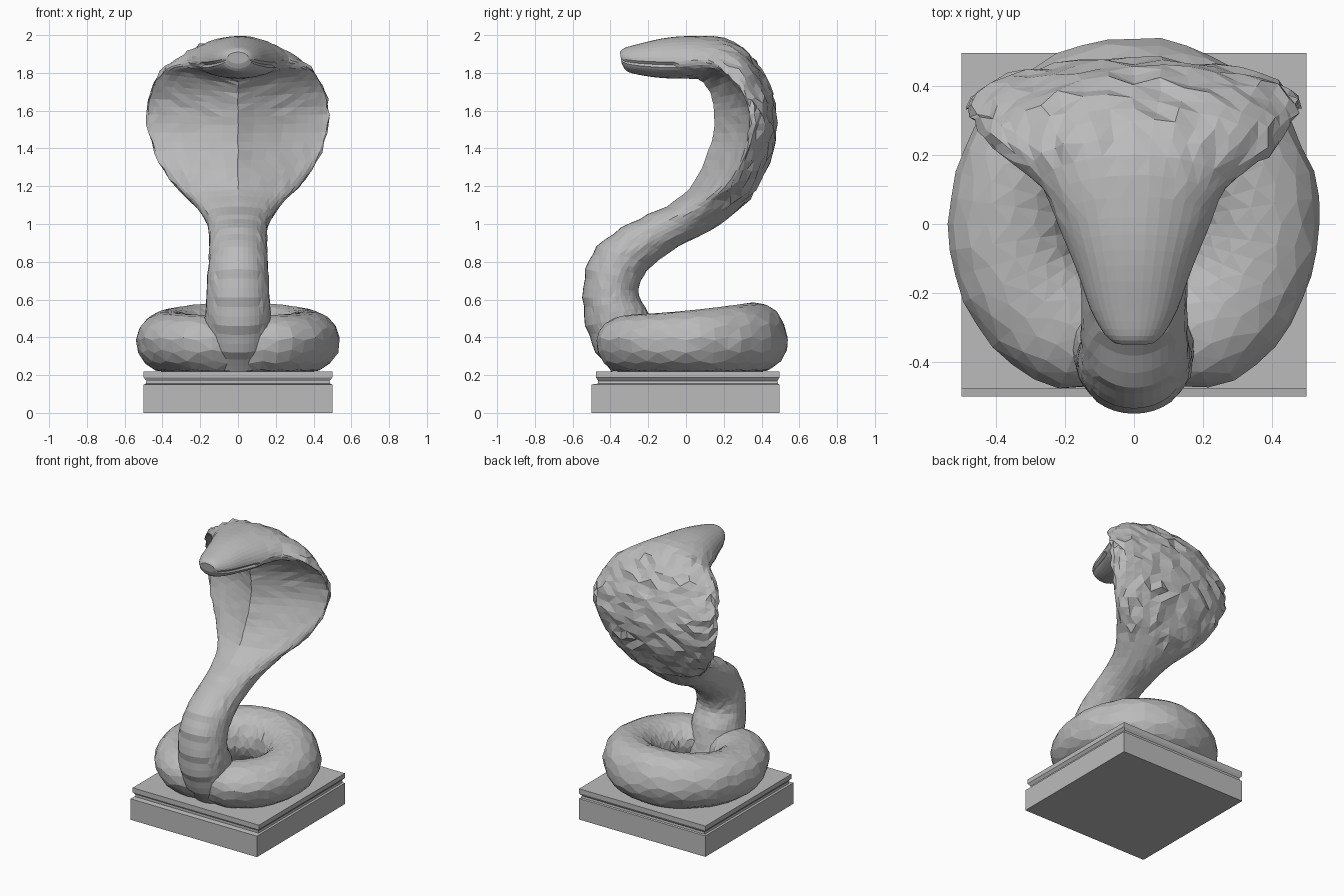
import bpy, bmesh, math, random
from mathutils import Vector

if "Cube" in bpy.data.objects:
    bpy.data.objects.remove(bpy.data.objects["Cube"])

random.seed(4)
stone = bpy.data.materials.new("grey stone")
stone.diffuse_color = (0.5, 0.5, 0.5, 1)
stone.use_nodes = True
stone.node_tree.nodes["Principled BSDF"].inputs["Base Color"].default_value = stone.diffuse_color


def loft(name, rings, closed=False, triangulate=True):
    """Skin a list of equal point rings into a flat-shaded object."""
    bm = bmesh.new()
    vs = [[bm.verts.new(p) for p in r] for r in rings]
    n = len(rings[0])
    for k in range(len(vs) if closed else len(vs) - 1):
        a, b = vs[k], vs[(k + 1) % len(vs)]
        for i in range(n):
            j = (i + 1) % n
            bm.faces.new((a[i], a[j], b[j], b[i]))
    if not closed:
        bm.faces.new(vs[0])
        bm.faces.new(vs[-1])
    if triangulate:
        bmesh.ops.triangulate(bm, faces=bm.faces[:])
    bmesh.ops.recalc_face_normals(bm, faces=bm.faces[:])
    me = bpy.data.meshes.new(name)
    bm.to_mesh(me)
    bm.free()
    me.materials.append(stone)
    ob = bpy.data.objects.new(name, me)
    bpy.context.collection.objects.link(ob)
    return ob


def catmull(a, b, c, d, t):
    return [0.5 * (2 * q + (r - p) * t + (2 * p - 5 * q + 4 * r - s) * t * t
            + (3 * q - p - 3 * r + s) * t ** 3) for p, q, r, s in zip(a, b, c, d)]


# Plinth: square block, groove and top slab (z, half width, front y, back y)
steps = [(0, .5, -.5, .495), (.15, .5, -.5, .495), (.155, .488, -.465, .487),
         (.17, .485, -.465, .485), (.188, .5, -.477, .495), (.22, .5, -.477, .495)]
loft("plinth", [[(-h, y0, z), (h, y0, z), (h, y1, z), (-h, y1, z)]
                for z, h, y0, y1 in steps], triangulate=False)

# Coil: thick ring on the plinth, higher at the back and pinched under the neck
coil = []
for k in range(44):
    t = 2 * math.pi * k / 44
    pinch = math.exp(-((t - 1.5 * math.pi) / .33) ** 2)
    top = .52 + .065 * ((1 + math.sin(t)) / 2) ** 1.6 - .06 * pinch
    ring = []
    for i in range(16):
        a = 2 * math.pi * i / 16 + .1 * (k % 2)
        r = .362 - .04 * pinch + (.178 - .06 * pinch) * math.cos(a) + random.uniform(-.005, .005)
        s = math.sin(a)
        z = .385 + (s * (top - .385) if s > 0 else s * .175)
        ring.append((r * math.cos(t), r * math.sin(t), max(z, .217)))
    coil.append(ring)
loft("coil", coil, closed=True)

# Raised body, hood and head: (front y, z, back y, z, half width, edge position, hollow)
sections = [
    (-.39, .22, -.14, .30, .15, .5, 0), (-.475, .32, -.17, .42, .165, .5, 0),
    (-.53, .46, -.20, .53, .175, .5, 0), (-.545, .61, -.25, .62, .168, .5, 0),
    (-.53, .76, -.237, .70, .16, .5, 0), (-.47, .88, -.18, .78, .155, .5, 0),
    (-.34, .98, -.04, .88, .155, .5, 0), (-.20, 1.05, .12, .96, .165, .5, 0),
    (-.06, 1.12, .26, 1.06, .22, .52, .2), (.04, 1.22, .37, 1.18, .325, .56, .5),
    (.10, 1.34, .44, 1.33, .42, .58, .8), (.145, 1.48, .475, 1.49, .472, .58, 1),
    (.15, 1.60, .47, 1.64, .478, .56, 1), (.13, 1.69, .42, 1.77, .45, .5, 1),
    (.09, 1.75, .335, 1.90, .39, .46, .8), (.04, 1.77, .20, 1.985, .27, .46, .2),
    (-.06, 1.77, .02, 1.995, .21, .4, 0), (-.15, 1.775, -.12, 1.983, .165, .4, 0),
    (-.25, 1.79, -.25, 1.953, .125, .45, 0), (-.315, 1.81, -.325, 1.932, .085, .5, 0),
    (-.34, 1.85, -.35, 1.91, .055, .5, 0)]
SUB, N = 3, 36
last = len(sections) - 1
body = []
for k in range(last * SUB + 1):
    u = k / SUB
    i = min(int(u), last - 1)
    fy, fz, by, bz, w, f, hollow = catmull(sections[max(i - 1, 0)], sections[i],
                                           sections[i + 1], sections[min(i + 2, last)], u - i)
    front, back = Vector((0, fy, fz)), Vector((0, by, bz))
    edge = front.lerp(back, f)
    out = (back - front).normalized()
    ring = []
    for j in range(N):
        a = 2 * math.pi * j / N
        c, s = math.cos(a), math.sin(a)
        # throat keel with a valley beside it towards the hood rim
        d = c + hollow * ((1 - abs(s)) ** 1.5 - c) if c > 0 else c
        v = edge + ((front - edge) * d if c > 0 else (edge - back) * c)
        v.x = w * s
        if 8 < u < 15 and c < .05:             # rough scales on the hood back
            v += out * random.uniform(-.014, .012)
            v.x += random.uniform(-.008, .008)
            v.z += random.uniform(-.01, .01)
        elif u < 9 and c > .75:                # overlapping belly plates
            v += out * (.005 * (k % 3) - .005)
        elif 16 < u < 19.5 and .1 < c < .3:    # mouth line
            v.x *= .92
        elif u < 16:
            v.x += random.uniform(-.003, .003)
            v += out * random.uniform(-.003, .003)
        ring.append(v)
    body.append(ring)
loft("body_hood_and_head", body)
